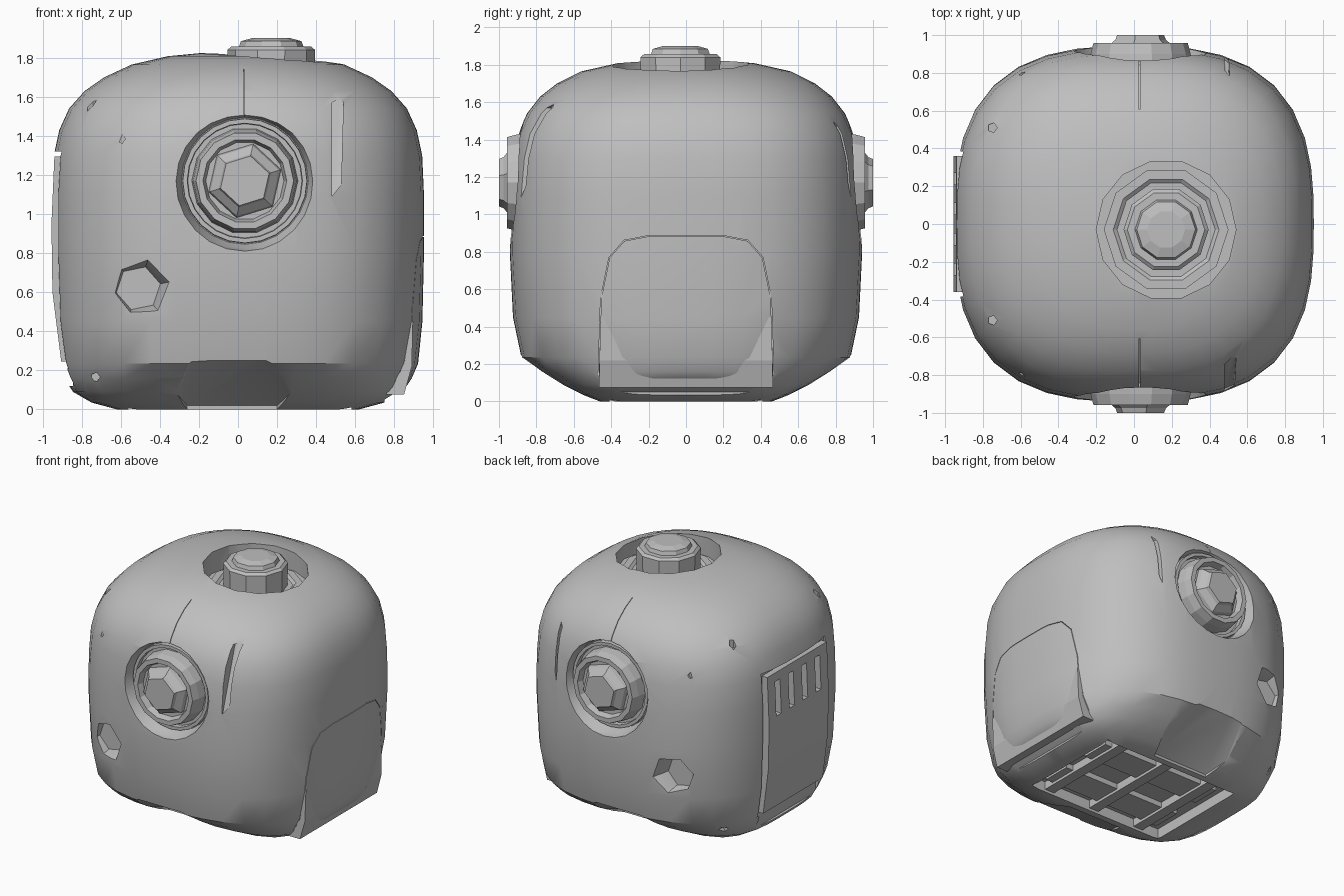
import bpy, bmesh, math
from mathutils import Vector

if "Cube" in bpy.data.objects:
    bpy.data.objects.remove(bpy.data.objects["Cube"])

grey = bpy.data.materials.new("plain grey")
grey.diffuse_color = (0.52, 0.52, 0.52, 1)
grey.use_nodes = True
grey.node_tree.nodes["Principled BSDF"].inputs["Base Color"].default_value = grey.diffuse_color


def finish(name, bm, smooth=None):
    bmesh.ops.remove_doubles(bm, verts=bm.verts, dist=1e-5)
    bmesh.ops.recalc_face_normals(bm, faces=bm.faces)
    me = bpy.data.meshes.new(name)
    bm.to_mesh(me)
    bm.free()
    me.materials.append(grey)
    ob = bpy.data.objects.new(name, me)
    bpy.context.collection.objects.link(ob)
    if smooth:
        smooth_by_angle(ob, smooth)
    return ob


def smooth_by_angle(ob, deg):
    bpy.ops.object.select_all(action='DESELECT')
    ob.select_set(True)
    bpy.context.view_layer.objects.active = ob
    bpy.ops.object.shade_smooth_by_angle(angle=math.radians(deg))


def loft(bm, rings):
    rows = [[bm.verts.new(p) for p in ring] for ring in rings]
    n = len(rows[0])
    for a, b in zip(rows, rows[1:]):
        for i in range(n):
            j = (i + 1) % n
            bm.faces.new((a[i], a[j], b[j], b[i]))
    bm.faces.new(rows[0])
    bm.faces.new(rows[-1])


def turned(name, profile, loc, axis, segs=24, smooth=None, spin=0.0):
    """Lathe of (radius, height) points about an axis."""
    bm = bmesh.new()
    rot = Vector((0, 0, 1)).rotation_difference(Vector(axis)).to_matrix()
    loft(bm, [[Vector(loc) + rot @ Vector((r * math.cos(spin + math.tau * i / segs),
                                           r * math.sin(spin + math.tau * i / segs), h))
               for i in range(segs)] for r, h in profile])
    return finish(name, bm, smooth)


def hull(name, pts):
    bm = bmesh.new()
    for p in pts:
        bm.verts.new(p)
    bmesh.ops.convex_hull(bm, input=bm.verts)
    return finish(name, bm)


def box(name, lo, hi):
    return hull(name, [(x, y, z) for x in (lo[0], hi[0]) for y in (lo[1], hi[1])
                       for z in (lo[2], hi[2])])


def prism_y(name, xz, y0, y1):
    bm = bmesh.new()
    loft(bm, [[(x, y, z) for x, z in xz] for y in (y0, y1)])
    return finish(name, bm)


def cut(ob, cutter):
    m = ob.modifiers.new("cut", 'BOOLEAN')
    m.operation, m.solver, m.object = 'DIFFERENCE', 'EXACT', cutter
    bpy.context.view_layer.objects.active = ob
    bpy.ops.object.modifier_apply(modifier=m.name)
    bpy.data.objects.remove(cutter)


# Rounded cube shell: height, half width, half depth, squareness
sections = [(0.0, 0.62, 0.46, 5), (0.035, 0.75, 0.55, 4.5), (0.09, 0.845, 0.66, 3.7),
            (0.16, 0.89, 0.775, 2.95), (0.235, 0.922, 0.88, 2.65), (0.45, 0.944, 0.925, 2.72),
            (0.8, 0.952, 0.942, 2.78), (1.1, 0.952, 0.935, 2.8), (1.3, 0.943, 0.922, 2.75),
            (1.43, 0.915, 0.90, 2.7), (1.54, 0.865, 0.85, 2.65), (1.63, 0.785, 0.78, 2.55),
            (1.7, 0.685, 0.69, 2.45), (1.765, 0.545, 0.56, 2.3), (1.808, 0.36, 0.37, 2.1),
            (1.828, 0.15, 0.15, 2)]


def oval(z, hx, hy, n, segs=40):
    ring = []
    for i in range(segs):
        c, s = math.cos(math.tau * i / segs), math.sin(math.tau * i / segs)
        k = (abs(c) ** n + abs(s) ** n) ** (-1 / n)
        ring.append((hx * c * k, hy * s * k, z))
    return ring


bm = bmesh.new()
loft(bm, [oval(*s) for s in sections])
body = finish("body", bm)

# Details repeated on front and back
for s, side in ((-1, "front"), (1, "back")):
    out = (0, s, 0)
    # Dial: chamfered recess flush with the shell, inner ring, boss and faceted knob
    c = (0.035, 0, 1.17)
    cut(body, turned("cutter", [(0.325, 0.83), (0.345, 0.89), (0.36, 0.94), (0.36, 1.1)],
                     c, out, 24))
    turned(side + "_dial_ring", [(0.322, 0.80), (0.318, 0.865), (0.295, 0.865), (0.29, 0.80)],
           c, out, 24, 30)
    turned(side + "_dial_boss", [(0.275, 0.8), (0.265, 0.90), (0.25, 0.957), (0.215, 0.957),
                                 (0.20, 0.91), (0.1, 0.91)], c, out, 14)
    turned(side + "_dial_knob", [(0.20, 0.89), (0.185, 0.94), (0.14, 0.975), (0.13, 1.0)],
           c, out, 6, spin=0.3)
    # Hexagonal port
    p = (-0.51, 0, 0.62)
    cut(body, turned("cutter", [(0.115, 0.78), (0.13, 0.84), (0.165, 0.92), (0.165, 1.1)],
                     p, out, 6, spin=0.2))
    # Shallow tapered slit, slimmer at the back
    w, top = (0.06, 1.6) if s < 0 else (0.025, 1.5)
    cut(body, hull("cutter", [(0.48 + u * w, s * y, z) for u, y, z in (
        (0, 0.87, 1.09), (0.8, 0.85, 1.15), (0, 0.84, 1.33), (0, 0.72, top - 0.03),
        (1, 0.70, top), (0, 1, 1.09), (0.8, 1, 1.15), (0, 1, top - 0.03), (1, 1, top))]))
    # Small screw dents
    for x, z, d in ((-0.6, 1.385, 0.79), (-0.75, 1.57, 0.59), (-0.73, 0.165, 0.56)):
        cut(body, turned("cutter", [(0.024, d), (0.024, 1.1)], (x, 0, z), out, 5))
    cut(body, turned("cutter", [(0.026, 1.52), (0.026, 1.9)], (-0.75, s * 0.51, 0), (0, 0, 1), 5))
    # Fine centre seam above the dial
    cut(body, hull("cutter", [(x, s * y, z) for x in (0.027, 0.031)
                              for y, z in ((0.86, 1.48), (0.6, 1.73), (0.95, 1.5), (0.65, 1.85))]))
    # Shallow arch between the feet
    cut(body, hull("cutter", [(-0.42, s, 0.2), (-0.23, s, 0.315), (0.13, s, 0.315), (0.4, s, 0.2),
                              (-0.26, s * 0.46, 0.02), (0.2, s * 0.46, 0.02), (-0.42, s, -0.1),
                              (0.4, s, -0.1), (-0.26, s * 0.46, -0.1), (0.2, s * 0.46, -0.1)]))

# Top cap: round well with stepped button
t = (0.17, -0.03, 0)
cut(body, turned("cutter", [(0.37, 1.66), (0.37, 2.0)], t, (0, 0, 1), 14))
turned("top_well_step", [(0.33, 1.62), (0.33, 1.685), (0.28, 1.685), (0.26, 1.67), (0.2, 1.67)],
       t, (0, 0, 1), 10)
turned("top_button", [(0.22, 1.63), (0.225, 1.84), (0.205, 1.857), (0.165, 1.857),
                      (0.155, 1.885), (0.10, 1.9)], t, (0, 0, 1), 10)

# Right door outline as a fine seam
door = [(-0.47, 0.07), (-0.455, 0.55), (-0.41, 0.77), (-0.33, 0.86), (-0.2, 0.885),
        (0.2, 0.885), (0.33, 0.86), (0.41, 0.77), (0.455, 0.55), (0.47, 0.07)]
for (y0, z0), (y1, z1) in zip(door, door[1:]):
    d = Vector((y1 - y0, z1 - z0)).normalized() * 0.002
    inner = 0.80 if min(z0, z1) < 0.5 else 0.89
    cut(body, hull("cutter", [(x, y + k * -d.y, z + k * d.x) for x in (inner, 1.0)
                              for y, z in ((y0 - d.x, z0 - d.y), (y1 + d.x, z1 + d.y))
                              for k in (-1, 1)]))
# Flat lower face of the door with square bottom corners
hull("door_foot", [(x, s * y, z) for s in (-1, 1) for x, y, z in (
    (0.76, 0.465, 0.075), (0.85, 0.465, 0.075), (0.89, 0.462, 0.22), (0.895, 0.458, 0.45),
    (0.76, 0.458, 0.45))] + [(0.868, -0.25, 0.15), (0.868, 0.35, 0.15)])
# Bevelled opening under the door
cut(body, hull("cutter", [(1, -0.25, 0.21), (1, 0.35, 0.21), (1, -0.45, 0.09), (1, 0.45, 0.09),
                          (0.75, -0.42, 0.05), (0.75, 0.42, 0.05), (0.75, -0.42, -0.1),
                          (0.75, 0.42, -0.1), (1, -0.45, -0.1), (1, 0.45, -0.1)]))

# Left vent: recess and slotted panel
cut(body, prism_y("cutter", [(-1.1, 1.32), (-0.895, 1.32), (-0.895, 0.7), (-0.85, 0.21),
                             (-1.1, 0.21)], -0.385, 0.385))
panel = prism_y("vent_panel", [(-0.94, 1.295), (-0.955, 0.95), (-0.95, 0.6), (-0.905, 0.245),
                               (-0.82, 0.245), (-0.84, 1.295)], -0.36, 0.36)
for i in range(4):
    y = -0.24 + 0.16 * i
    cut(panel, box("cutter", (-1.1, y - 0.03, 0.97), (-0.90, y + 0.03, 1.23)))
# Notch below the vent
cut(body, box("cutter", (-1.1, -0.36, 0.12), (-0.845, 0.36, 0.24)))

# Underside compartment with battens
cut(body, box("cutter", (-0.56, -0.41, -0.1), (0.58, 0.41, 0.08)))
for i, x in enumerate((-0.38, 0.02, 0.42)):
    box("underside_batten_%d" % (i + 1), (x - 0.04, -0.41, 0.02), (x + 0.04, 0.41, 0.09))
for i, y in enumerate((-0.22, 0.2)):
    box("underside_plate_%d" % (i + 1), (-0.48, y - 0.11, 0.04), (0.52, y + 0.11, 0.09))
smooth_by_angle(body, 32)
